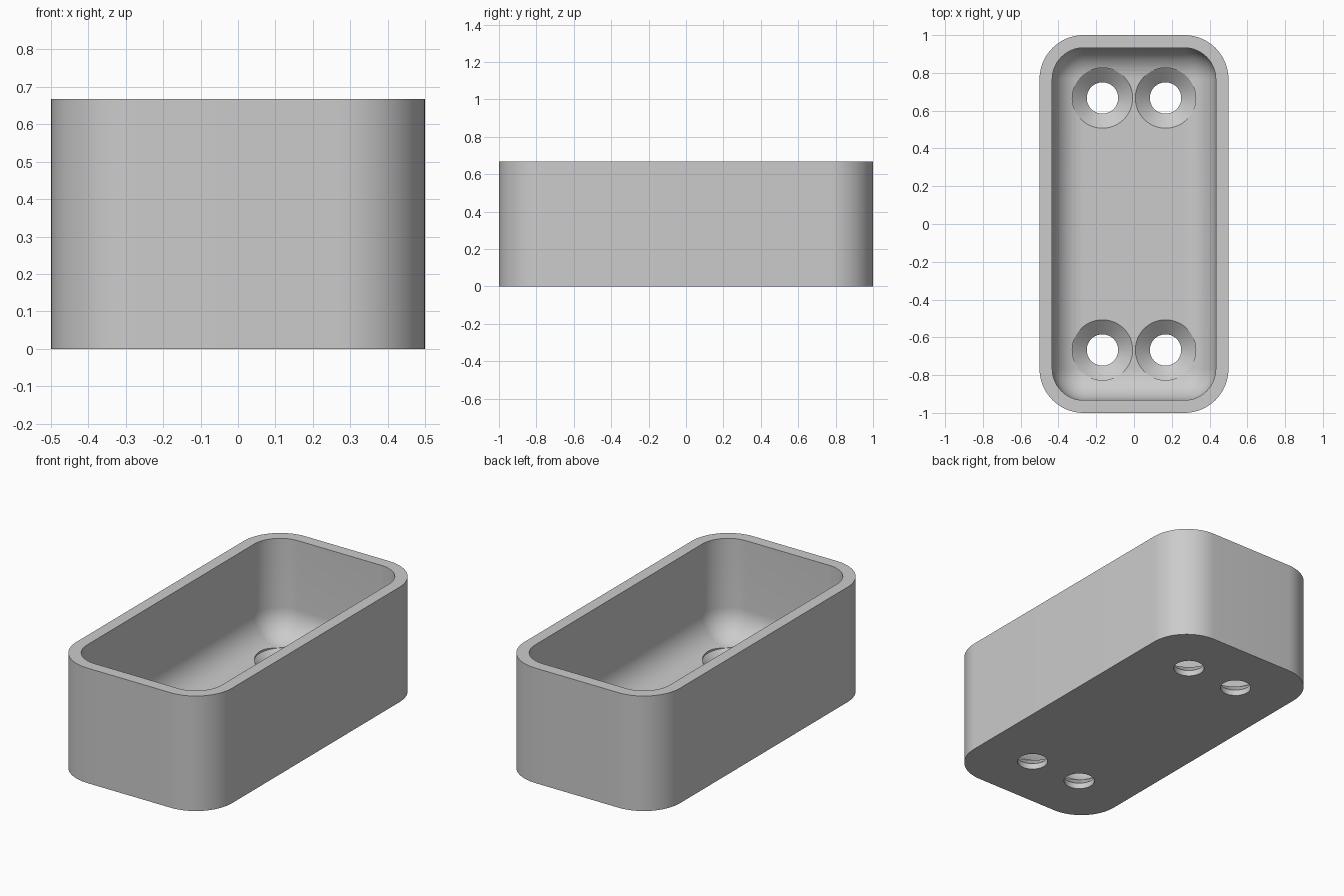
import bpy, bmesh, math

cube = bpy.data.objects.get("Cube")
if cube:
    bpy.data.objects.remove(cube, do_unlink=True)

HEIGHT, FLOOR, WALL = 0.667, 0.1, 0.067
OUTER_R, INNER_R = 0.233, 0.167
CORNER_STEPS, FILLET_STEPS = 16, 12

grey = bpy.data.materials.new("plain grey")
grey.use_nodes = True
colour = (0.6, 0.6, 0.6, 1)
grey.diffuse_color = colour
grey.node_tree.nodes["Principled BSDF"].inputs["Base Color"].default_value = colour


def rounded_ring(bm, half_x, half_y, radius, z):
    """Vertices of a rounded rectangle, counter-clockwise."""
    ring = []
    for corner, (sx, sy) in enumerate([(1, 1), (-1, 1), (-1, -1), (1, -1)]):
        for i in range(CORNER_STEPS + 1):
            a = math.pi / 2 * (corner + i / CORNER_STEPS)
            ring.append(bm.verts.new((sx * (half_x - radius) + radius * math.cos(a),
                                      sy * (half_y - radius) + radius * math.sin(a), z)))
    return ring


def skin(bm, rings):
    """Bridge successive rings and cap both ends."""
    for low, high in zip(rings, rings[1:]):
        n = len(low)
        for i in range(n):
            j = (i + 1) % n
            bm.faces.new((low[i], low[j], high[j], high[i]))
    bm.faces.new(rings[0][::-1])
    bm.faces.new(rings[-1])


def finish(bm, name):
    bmesh.ops.remove_doubles(bm, verts=bm.verts, dist=1e-5)
    bmesh.ops.recalc_face_normals(bm, faces=bm.faces)
    mesh = bpy.data.meshes.new(name)
    bm.to_mesh(mesh)
    bm.free()
    mesh.materials.append(grey)
    obj = bpy.data.objects.new(name, mesh)
    bpy.context.collection.objects.link(obj)
    return obj


# Open tray: outer wall, rim, inner wall and filleted floor
bm = bmesh.new()
rings = [rounded_ring(bm, 0.5, 1, OUTER_R, z) for z in (0, HEIGHT)]
rings.append(rounded_ring(bm, 0.5 - WALL, 1 - WALL, INNER_R, HEIGHT))
for i in range(FILLET_STEPS + 1):
    a = math.pi / 2 * i / FILLET_STEPS
    inset = INNER_R * (1 - math.cos(a))
    rings.append(rounded_ring(bm, 0.5 - WALL - inset, 1 - WALL - inset,
                              max(INNER_R - inset, 0), FLOOR + INNER_R * (1 - math.sin(a))))
skin(bm, rings)
tray = finish(bm, "tray")

# Countersunk screw holes near both ends
bm = bmesh.new()
profile = [(0.083, -0.1), (0.083, 0.034), (0.16, FLOOR), (0.16, 0.3)]
for x in (-0.167, 0.167):
    for y in (-0.667, 0.667):
        rings = []
        for r, z in profile:
            circle = bmesh.ops.create_circle(bm, segments=48, radius=r)["verts"]
            for v in circle:
                v.co.x += x
                v.co.y += y
                v.co.z = z
            rings.append(circle)
        skin(bm, rings)
cutter = finish(bm, "screw_hole_cutter")
cutter.hide_render = True

cut = tray.modifiers.new("screw holes", 'BOOLEAN')
cut.operation = 'DIFFERENCE'
cut.solver = 'EXACT'
cut.object = cutter

bpy.ops.object.select_all(action='DESELECT')
tray.select_set(True)
bpy.context.view_layer.objects.active = tray
bpy.ops.object.modifier_apply(modifier=cut.name)
bpy.data.objects.remove(cutter, do_unlink=True)
bpy.ops.object.shade_smooth_by_angle(angle=math.radians(30))
